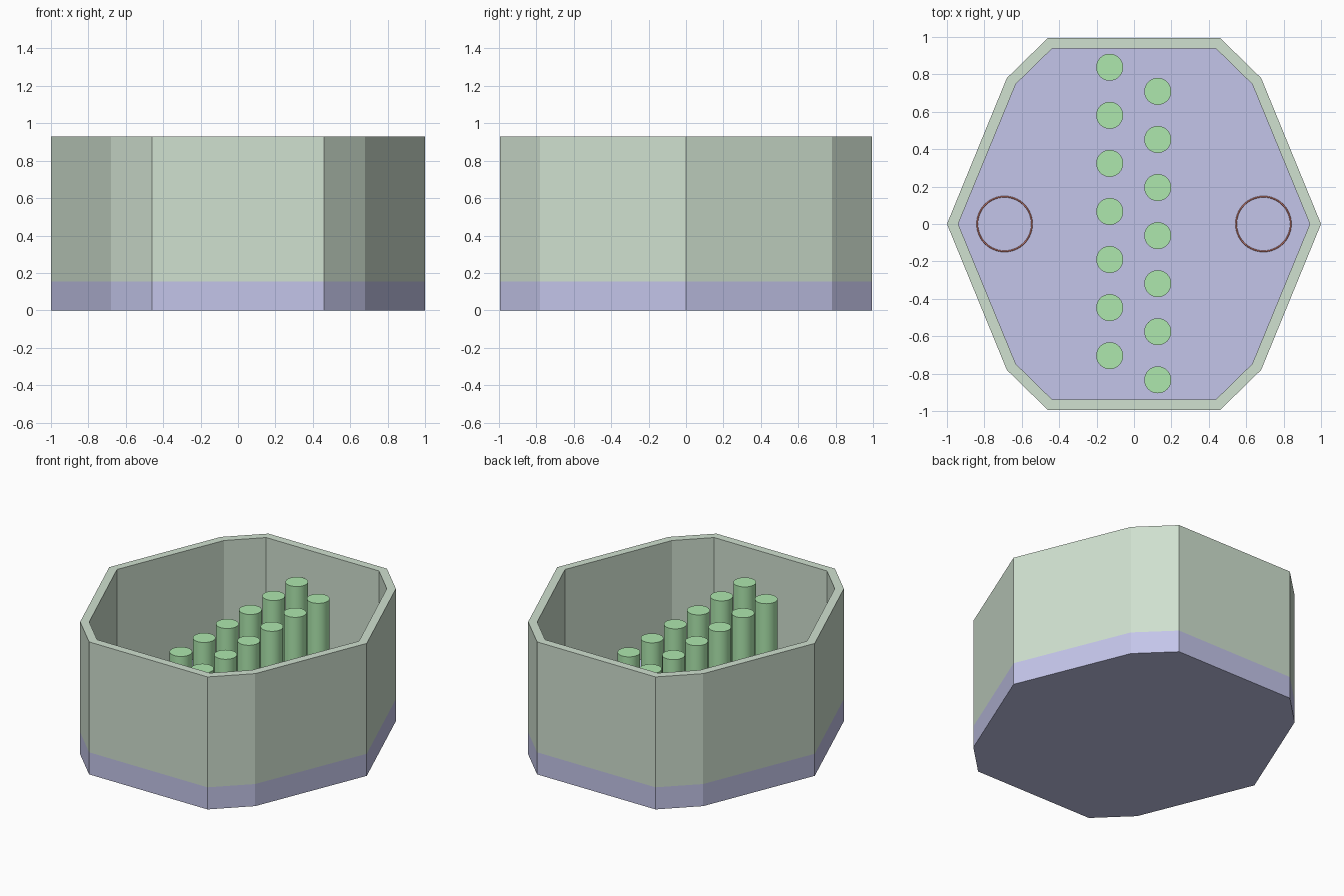
import bpy, bmesh
from math import radians

if "Cube" in bpy.data.objects:
    bpy.data.objects.remove(bpy.data.objects["Cube"])

FLOOR_TOP, WALL_TOP, POST_TOP = 0.155, 0.93, 0.74


def material(name, rgb):
    m = bpy.data.materials.new(name)
    m.diffuse_color = (*rgb, 1)
    m.use_nodes = True
    m.node_tree.nodes["Principled BSDF"].inputs["Base Color"].default_value = m.diffuse_color
    return m


def outline(corners):
    """Mirror one quadrant (right tip to top edge) into a closed ten-sided loop."""
    top = corners + [(-x, y) for x, y in reversed(corners)]
    return top + [(x, -y) for x, y in reversed(top[1:-1])]


def finish(name, bm, mat):
    bmesh.ops.recalc_face_normals(bm, faces=bm.faces)
    me = bpy.data.meshes.new(name)
    bm.to_mesh(me)
    bm.free()
    ob = bpy.data.objects.new(name, me)
    me.materials.append(mat)
    bpy.context.collection.objects.link(ob)


def level(bm, pts, z):
    return [bm.verts.new((x, y, z)) for x, y in pts]


def bridge(bm, a, b):
    n = len(a)
    for i in range(n):
        j = (i + 1) % n
        bm.faces.new((a[i], a[j], b[j], b[i]))


blue = material("floor_blue", (0.55, 0.56, 0.82))
sage = material("wall_sage", (0.63, 0.75, 0.63))
green = material("post_green", (0.42, 0.80, 0.42))
red = material("port_red", (0.75, 0.25, 0.20))

outer = outline([(1.0, 0), (0.68, 0.78), (0.46, 0.995)])
inner = outline([(0.94, 0), (0.632, 0.748), (0.438, 0.938)])

# Solid floor slab
bm = bmesh.new()
low, high = level(bm, outer, 0), level(bm, outer, FLOOR_TOP)
bridge(bm, low, high)
bm.faces.new(low)
bm.faces.new(high)
finish("floor", bm, blue)

# Hollow surrounding wall
bm = bmesh.new()
rings = [level(bm, p, z) for p, z in ((outer, FLOOR_TOP), (outer, WALL_TOP),
                                      (inner, WALL_TOP), (inner, FLOOR_TOP))]
for i in range(4):
    bridge(bm, rings[i], rings[(i + 1) % 4])
finish("wall", bm, sage)

# Two staggered rows of round posts
for row, (x, start) in enumerate(((-0.13, 0.838), (0.127, 0.709))):
    for i in range(7):
        bpy.ops.mesh.primitive_cylinder_add(
            vertices=48, radius=0.072, depth=POST_TOP - FLOOR_TOP,
            location=(x, start - i * 0.257, (POST_TOP + FLOOR_TOP) / 2))
        ob = bpy.context.object
        ob.name = f"post_{row + 1}_{i + 1}"
        ob.data.materials.append(green)
        bpy.ops.object.shade_smooth_by_angle(angle=radians(30))

# Thin port rings lying on the floor
for side, label in ((-1, "left"), (1, "right")):
    bpy.ops.mesh.primitive_torus_add(
        major_segments=64, minor_segments=8, major_radius=0.146,
        minor_radius=0.004, location=(side * 0.692, 0, FLOOR_TOP))
    ob = bpy.context.object
    ob.name = f"port_ring_{label}"
    ob.data.materials.append(red)
    bpy.ops.object.shade_smooth_by_angle(angle=radians(60))
